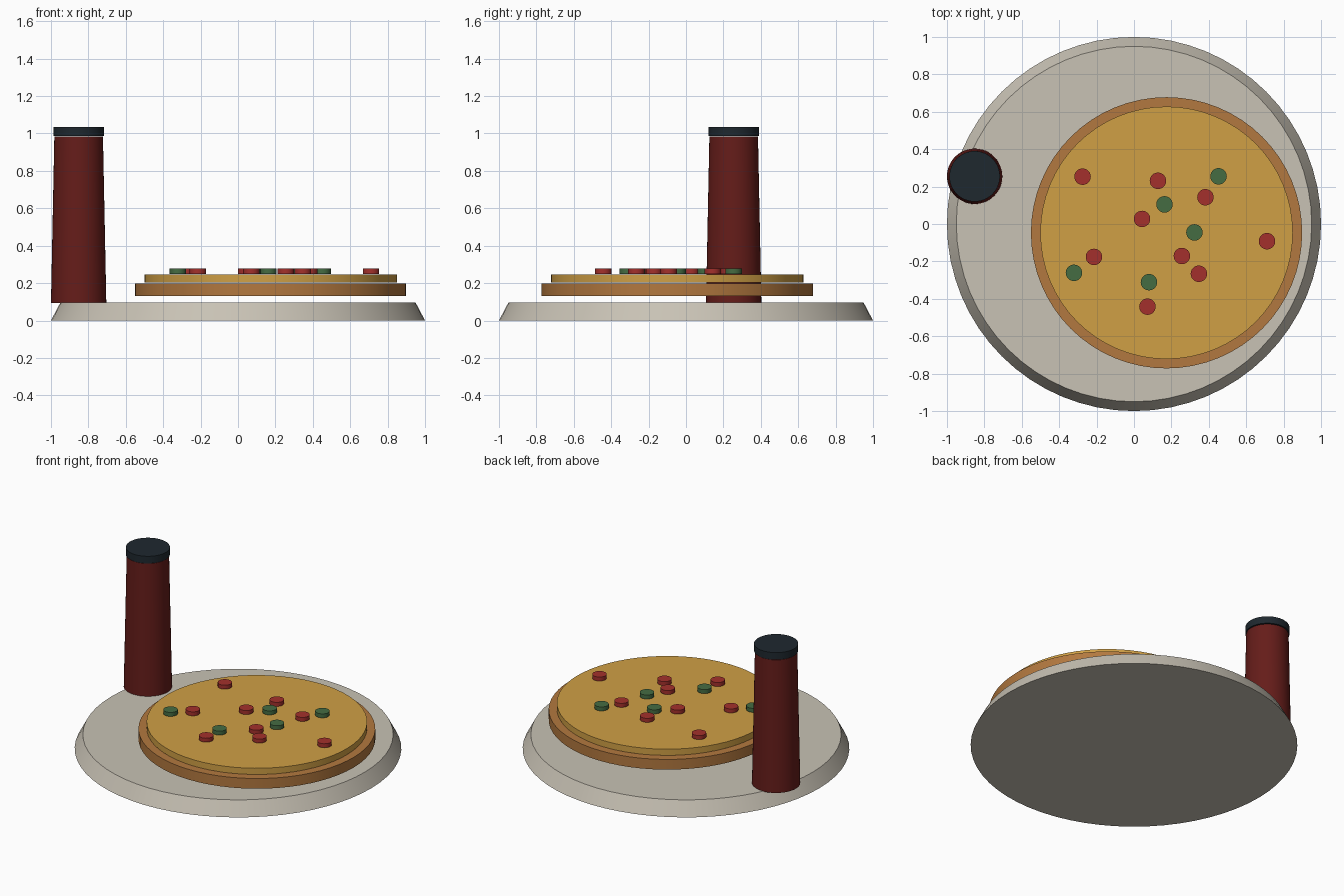
import bpy, math

if "Cube" in bpy.data.objects:
    bpy.data.objects.remove(bpy.data.objects["Cube"])


def material(name, rgb):
    m = bpy.data.materials.new(name)
    m.diffuse_color = (*rgb, 1)
    m.use_nodes = True
    m.node_tree.nodes["Principled BSDF"].inputs["Base Color"].default_value = m.diffuse_color
    return m


CERAMIC = material("ceramic", (0.58, 0.54, 0.46))
CRUST = material("crust", (0.45, 0.19, 0.05))
CHEESE = material("cheese", (0.63, 0.35, 0.06))
RED = material("tomato_red", (0.37, 0.03, 0.025))
GREEN = material("pepper_green", (0.06, 0.15, 0.055))
GLASS = material("bottle_red", (0.13, 0.012, 0.01))
DARK = material("cap_dark", (0.013, 0.021, 0.028))


def disc(name, x, y, z0, z1, r0, r1, mat, sides=48):
    bpy.ops.mesh.primitive_cone_add(vertices=sides, radius1=r0, radius2=r1,
                                    depth=z1 - z0, location=(x, y, (z0 + z1) / 2))
    ob = bpy.context.object
    ob.name = name
    ob.data.materials.append(mat)
    bpy.ops.object.shade_smooth_by_angle(angle=math.radians(30))
    return ob


# Plate with sloped rim
disc("plate", 0, 0, 0, 0.095, 1.0, 0.95, CERAMIC, 64)

# Pizza base and cheese layer
px, py = 0.174, -0.047
disc("pizza_crust", px, py, 0.13, 0.199, 0.725, 0.725, CRUST, 64)
disc("cheese_layer", px, py, 0.203, 0.245, 0.675, 0.675, CHEESE, 64)

# Toppings
reds = [(-0.275, 0.253), (0.128, 0.231), (0.382, 0.143), (0.043, 0.027), (-0.214, -0.176),
        (0.256, -0.171), (0.347, -0.266), (0.711, -0.092), (0.072, -0.442)]
greens = [(0.452, 0.255), (0.163, 0.105), (0.323, -0.045), (-0.321, -0.261), (0.08, -0.311)]
for label, spots, mat in (("tomato_topping", reds, RED), ("pepper_topping", greens, GREEN)):
    for i, (x, y) in enumerate(spots):
        disc(f"{label}_{i + 1}", x, y, 0.25, 0.277, 0.044, 0.044, mat, 24)

# Bottle and cap
disc("bottle", -0.852, 0.255, 0.093, 0.983, 0.148, 0.13, GLASS)
disc("bottle_cap", -0.852, 0.255, 0.987, 1.035, 0.135, 0.135, DARK)
